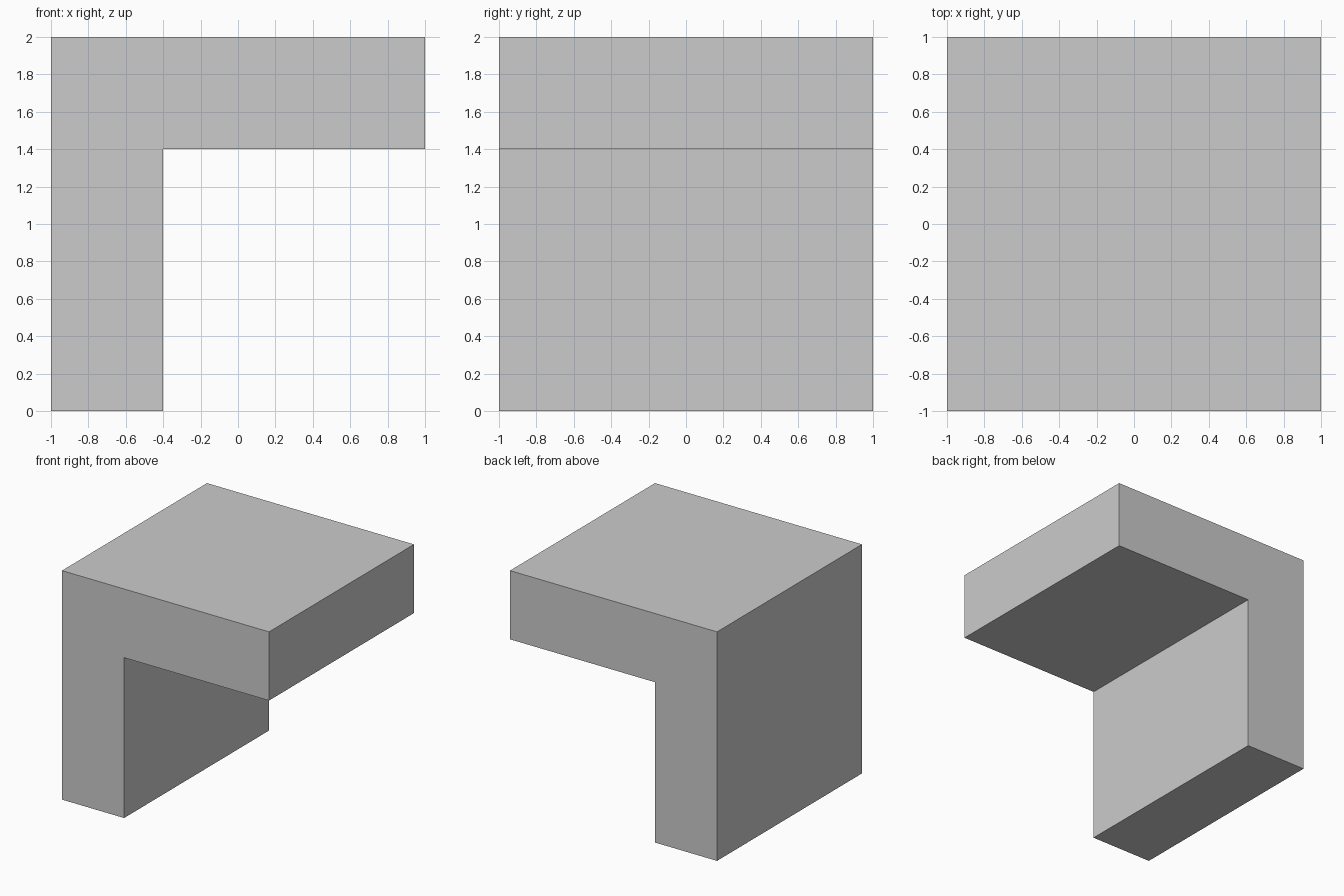
import bpy
import bmesh

if "Cube" in bpy.data.objects:
    bpy.data.objects.remove(bpy.data.objects["Cube"])

# Side profile (x, z): upright wall with a slab overhanging to the right
PROFILE = [(-1, 0), (-0.4, 0), (-0.4, 1.4), (1, 1.4), (1, 2), (-1, 2)]
DEPTH = 2.0


def extrude_profile(name, points, depth):
    """Extrude an x-z outline along y, centred on y = 0."""
    bm = bmesh.new()
    face = bm.faces.new([bm.verts.new((x, -depth / 2, z)) for x, z in points])
    result = bmesh.ops.extrude_face_region(bm, geom=[face])
    moved = [v for v in result["geom"] if isinstance(v, bmesh.types.BMVert)]
    bmesh.ops.translate(bm, verts=moved, vec=(0, depth, 0))
    # Make sure the front cap exists and all normals face outwards
    bmesh.ops.holes_fill(bm, edges=bm.edges[:], sides=0)
    bmesh.ops.recalc_face_normals(bm, faces=bm.faces[:])
    mesh = bpy.data.meshes.new(name)
    bm.to_mesh(mesh)
    bm.free()
    obj = bpy.data.objects.new(name, mesh)
    bpy.context.collection.objects.link(obj)
    return obj


# Overhanging block
extrude_profile("overhang_block", PROFILE, DEPTH)
